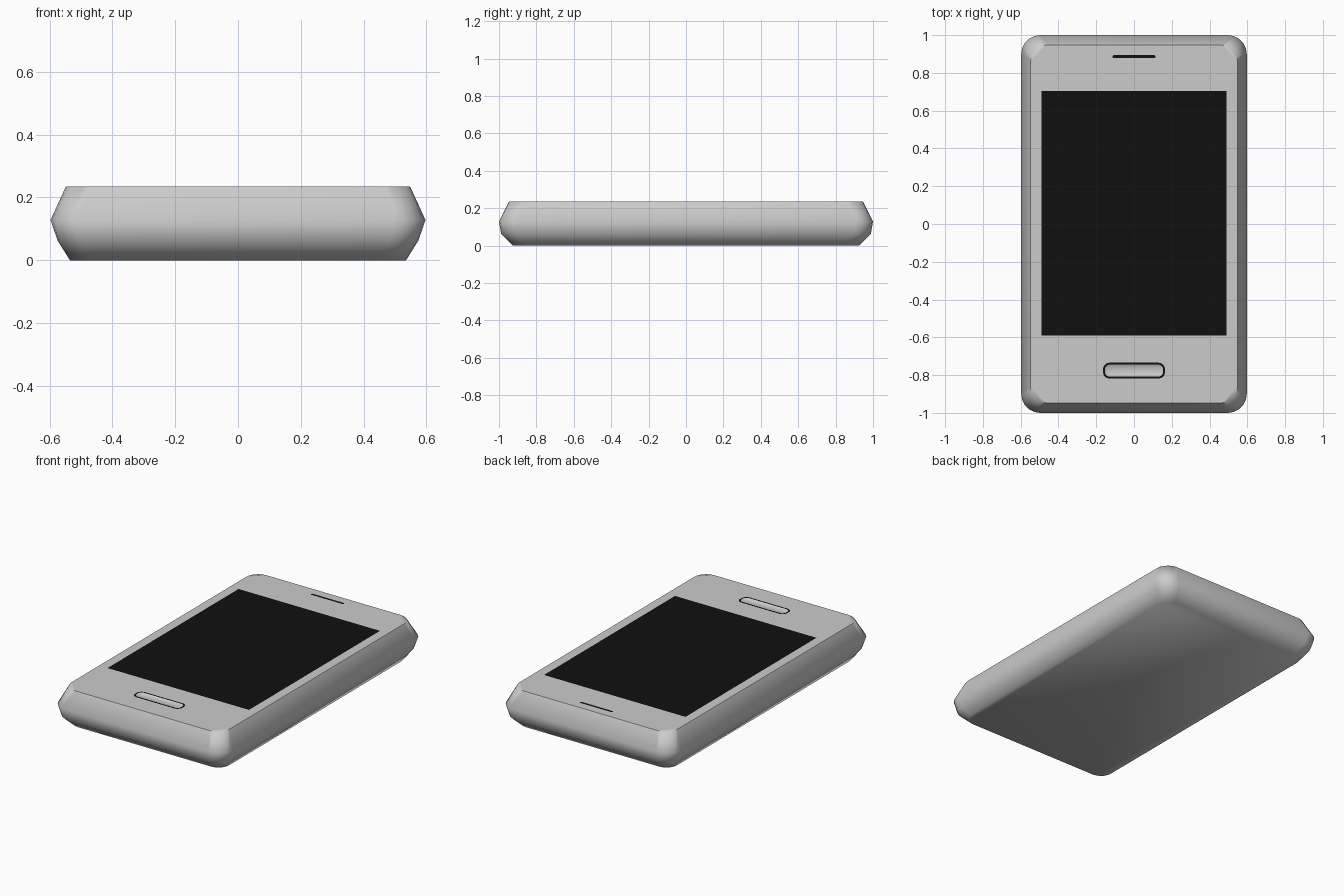
import bpy, bmesh, math

if "Cube" in bpy.data.objects:
    bpy.data.objects.remove(bpy.data.objects["Cube"])

TOP = 0.235
black = bpy.data.materials.new("black_glass")
black.diffuse_color = (0.005, 0.005, 0.005, 1)
black.use_nodes = True
black.node_tree.nodes["Principled BSDF"].inputs["Base Color"].default_value = black.diffuse_color


def ring(bm, hx, hy, r, z, cx=0, cy=0, seg=5):
    """Closed rounded-rectangle loop of vertices."""
    pts = []
    for k, (sx, sy) in enumerate([(1, 1), (-1, 1), (-1, -1), (1, -1)]):
        for i in range(seg + 1 if r else 1):
            a = math.pi / 2 * (k + i / seg)
            pts.append((cx + sx * (hx - r) + r * math.cos(a),
                        cy + sy * (hy - r) + r * math.sin(a), z))
    return [bm.verts.new(p) for p in pts]


def bridge(bm, a, b):
    n = len(a)
    for i in range(n):
        j = (i + 1) % n
        bm.faces.new((a[i], a[j], b[j], b[i]))


def loop_edges(bm, vs):
    out = []
    for i, v in enumerate(vs):
        w = vs[(i + 1) % len(vs)]
        out.append(bm.edges.get((v, w)) or bm.edges.new((v, w)))
    return out


def finish(bm, name, mat=None, angle=55):
    me = bpy.data.meshes.new(name)
    bm.to_mesh(me)
    bm.free()
    ob = bpy.data.objects.new(name, me)
    bpy.context.collection.objects.link(ob)
    if mat:
        me.materials.append(mat)
    bpy.ops.object.select_all(action='DESELECT')
    ob.select_set(True)
    bpy.context.view_layer.objects.active = ob
    bpy.ops.object.shade_smooth_by_angle(angle=math.radians(angle))
    return ob


# Openings in the front panel: half x, half y, radius, centre y
SCREEN = dict(hx=0.49, hy=0.648, r=0, cy=0.057)
SPEAKER = dict(hx=0.113, hy=0.008, r=0.006, cy=0.886)
BUTTON = dict(hx=0.164, hy=0.042, r=0.034, cy=-0.776)

# Body shell: stacked rounded outlines, panel with flush openings
bm = bmesh.new()
profile = [(0.535, 0.925, 0.075, 0.0), (0.574, 0.988, 0.09, 0.062),
           (0.597, 1.0, 0.1, 0.128), (0.548, 0.947, 0.085, TOP)]
rings = [ring(bm, *p) for p in profile]
bm.faces.new(rings[0][::-1])
for a, b in zip(rings, rings[1:]):
    bridge(bm, a, b)
edges = loop_edges(bm, rings[-1])
for hole in (SCREEN, SPEAKER, BUTTON):
    edges += loop_edges(bm, ring(bm, z=TOP, **hole))
bmesh.ops.triangle_fill(bm, use_beauty=True, edges=edges, normal=(0, 0, 1))
bmesh.ops.recalc_face_normals(bm, faces=bm.faces[:])
finish(bm, "body", angle=60)

# Screen and speaker slot, flush with the panel
for name, shape in (("screen", SCREEN), ("speaker_slot", SPEAKER)):
    bm = bmesh.new()
    bm.faces.new(ring(bm, z=TOP, **shape))
    finish(bm, name, black)

# Black outline around the home button
bm = bmesh.new()
inner = dict(hx=0.154, hy=0.032, r=0.026, cy=BUTTON["cy"])
bridge(bm, ring(bm, z=TOP, **BUTTON), ring(bm, z=TOP, **inner))
finish(bm, "button_outline", black)

# Home button with a shallow dished centre
bm = bmesh.new()
outer = ring(bm, z=TOP, **inner)
dish = ring(bm, 0.145, 0.023, 0.018, TOP - 0.006, cy=BUTTON["cy"])
bridge(bm, outer, dish)
bm.faces.new(dish)
finish(bm, "home_button")
